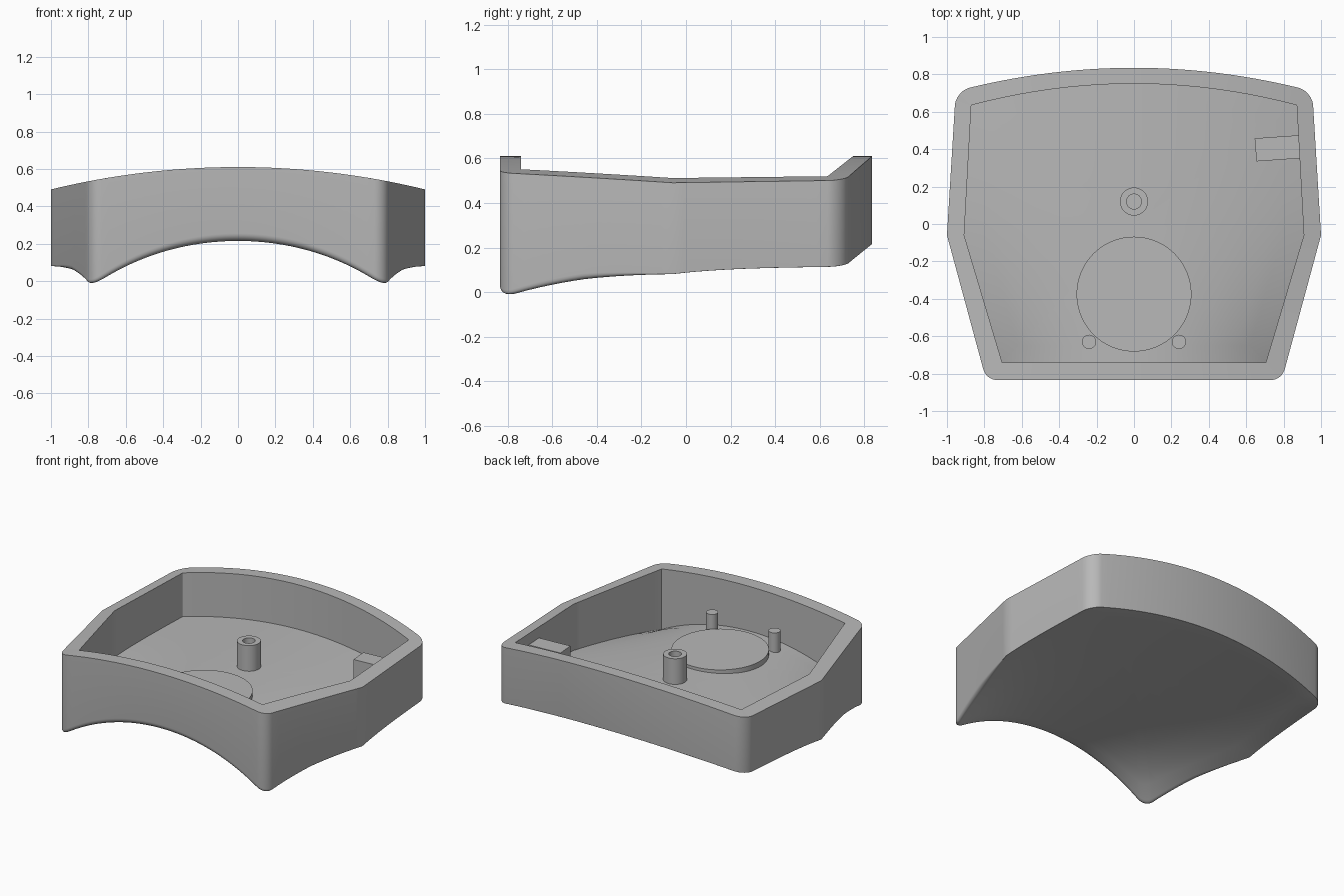
import bpy, bmesh, math
from mathutils import Vector

cube = bpy.data.objects.get("Cube")
if cube:
    bpy.data.objects.remove(cube)

grey = bpy.data.materials.new("light_grey")
grey.use_nodes = True
color = (0.48, 0.48, 0.48, 1)
grey.diffuse_color = color
grey.node_tree.nodes["Principled BSDF"].inputs["Base Color"].default_value = color


def finish(name, bm):
    bmesh.ops.recalc_face_normals(bm, faces=bm.faces)
    mesh = bpy.data.meshes.new(name)
    bm.to_mesh(mesh)
    bm.free()
    mesh.materials.append(grey)
    obj = bpy.data.objects.new(name, mesh)
    bpy.context.collection.objects.link(obj)
    bpy.ops.object.select_all(action='DESELECT')
    obj.select_set(True)
    bpy.context.view_layer.objects.active = obj
    bpy.ops.object.shade_smooth_by_angle(angle=math.radians(30))
    return obj


def arc_drop(x, k):
    return (1 - math.sqrt(1 - (k * x) ** 2)) / k


def rim_z(x):
    return 0.61 - arc_drop(x, 0.236)


# Underside: arch that tightens towards the front
def under_z(x, y):
    t = min(1, max(0, (y + 0.84) / 1.68))
    return 0.215 - arc_drop(x, 0.22 + 0.54 * (1 - t) ** 4)


def floor_z(x, y):
    return under_z(x, y) + 0.085


# Plan outline: rounded polygon with a bowed back edge
def outline(front, side, back, bow, radius):
    half = [front, side, back]
    pts = [Vector(p) for p in half] + [Vector((-x, y)) for x, y in reversed(half)]
    rounded = [True, False, True, True, False, True]
    edge_steps = [14, 14, 40, 14, 14, 40]
    corners = []
    for i, p in enumerate(pts):
        if not rounded[i]:
            corners.append([p])
            continue
        a = (pts[i - 1] - p).normalized()
        b = (pts[(i + 1) % 6] - p).normalized()
        half_angle = a.angle(b) / 2
        centre = p + (a + b).normalized() * radius / math.sin(half_angle)
        reach = radius / math.tan(half_angle)
        start, end = p + a * reach - centre, p + b * reach - centre
        corners.append([centre + start.lerp(end, j / 8).normalized() * radius
                        for j in range(9)])
    ring = []
    for i, corner in enumerate(corners):
        ring += corner
        nxt = corners[(i + 1) % 6][0]
        n = edge_steps[i]
        ring += [corner[-1].lerp(nxt, j / n) for j in range(1, n)]
    for p in ring:
        if p.y > 0.5:
            p.y += bow * max(0, 1 - (p.x / back[0]) ** 2)
    return ring


outer = outline((0.79, -0.835), (1.0, -0.06), (0.953, 0.71), 0.125, 0.08)
inner = outline((0.705, -0.74), (0.908, -0.06), (0.87, 0.635), 0.115, 0.004)


# Lower edge rounding fades out towards the widest point
def edge_radius(p):
    return 0.04 * min(1, max(0.04, (-p.y - 0.06) / 0.4))


def fillet_ring(angle):
    ring = []
    for p in outer:
        r = edge_radius(p)
        q = p * (1 - r * (1 - math.cos(angle)) / p.length)
        ring.append((q.x, q.y, under_z(q.x, q.y) + r * (1 - math.sin(angle))))
    return ring


# Shell: floor, inner wall, rim, outer wall, rounded edge, underside
bm = bmesh.new()
scales = [0.15, 0.3, 0.45, 0.6, 0.7, 0.8, 0.88]
rings = [[(p.x * s, p.y * s, floor_z(p.x * s, p.y * s)) for p in inner]
         for s in scales + [1]]
rings.append([(p.x, p.y, rim_z(p.x)) for p in inner])
rings.append([(p.x, p.y, rim_z(p.x)) for p in outer])
rings += [fillet_ring(math.pi / 2 * j / 6) for j in range(7)]
rings += [[(p.x * s, p.y * s, under_z(p.x * s, p.y * s)) for p in outer]
          for s in reversed(scales)]
loops = [[bm.verts.new(c) for c in ring] for ring in rings]
count = len(outer)
for lo, hi in zip(loops, loops[1:]):
    for i in range(count):
        j = (i + 1) % count
        bm.faces.new((lo[i], lo[j], hi[j], hi[i]))
for loop, z in ((loops[0], floor_z(0, 0)), (loops[-1], under_z(0, 0))):
    hub = bm.verts.new((0, 0, z))
    for i in range(count):
        bm.faces.new((hub, loop[i], loop[(i + 1) % count]))
finish("tray_shell", bm)


# Round parts turned from a (radius, height) profile
def lathe(name, x, y, profile, steps=48):
    bm = bmesh.new()
    turned = [[bm.verts.new((x + r * math.cos(a), y + r * math.sin(a), z))
               for a in (math.tau * i / steps for i in range(steps))]
              for r, z in profile]
    for lo, hi in zip(turned, turned[1:]):
        for i in range(steps):
            j = (i + 1) % steps
            bm.faces.new((lo[i], lo[j], hi[j], hi[i]))
    bm.faces.new(turned[0])
    bm.faces.new(turned[-1])
    finish(name, bm)


lathe("screw_boss", 0, 0.12, [(0.075, 0.25), (0.075, 0.478), (0.04, 0.478), (0.04, 0.3)])
lathe("round_pad", 0, -0.375, [(0.307, 0.25), (0.307, 0.32)], 96)
for side, x in (("left", 0.24), ("right", -0.24)):
    lathe(side + "_pin", x, -0.63, [(0.038, 0.25), (0.038, 0.418)], 32)

# Block standing against the left wall
bm = bmesh.new()
plan = [(0.655, 0.335), (0.9, 0.352), (0.9, 0.476), (0.645, 0.458)]
low = [bm.verts.new((x, y, 0.19)) for x, y in plan]
top = [bm.verts.new((x, y, 0.44)) for x, y in plan]
bm.faces.new(low)
bm.faces.new(top)
for i in range(4):
    j = (i + 1) % 4
    bm.faces.new((low[i], low[j], top[j], top[i]))
finish("wall_block", bm)
